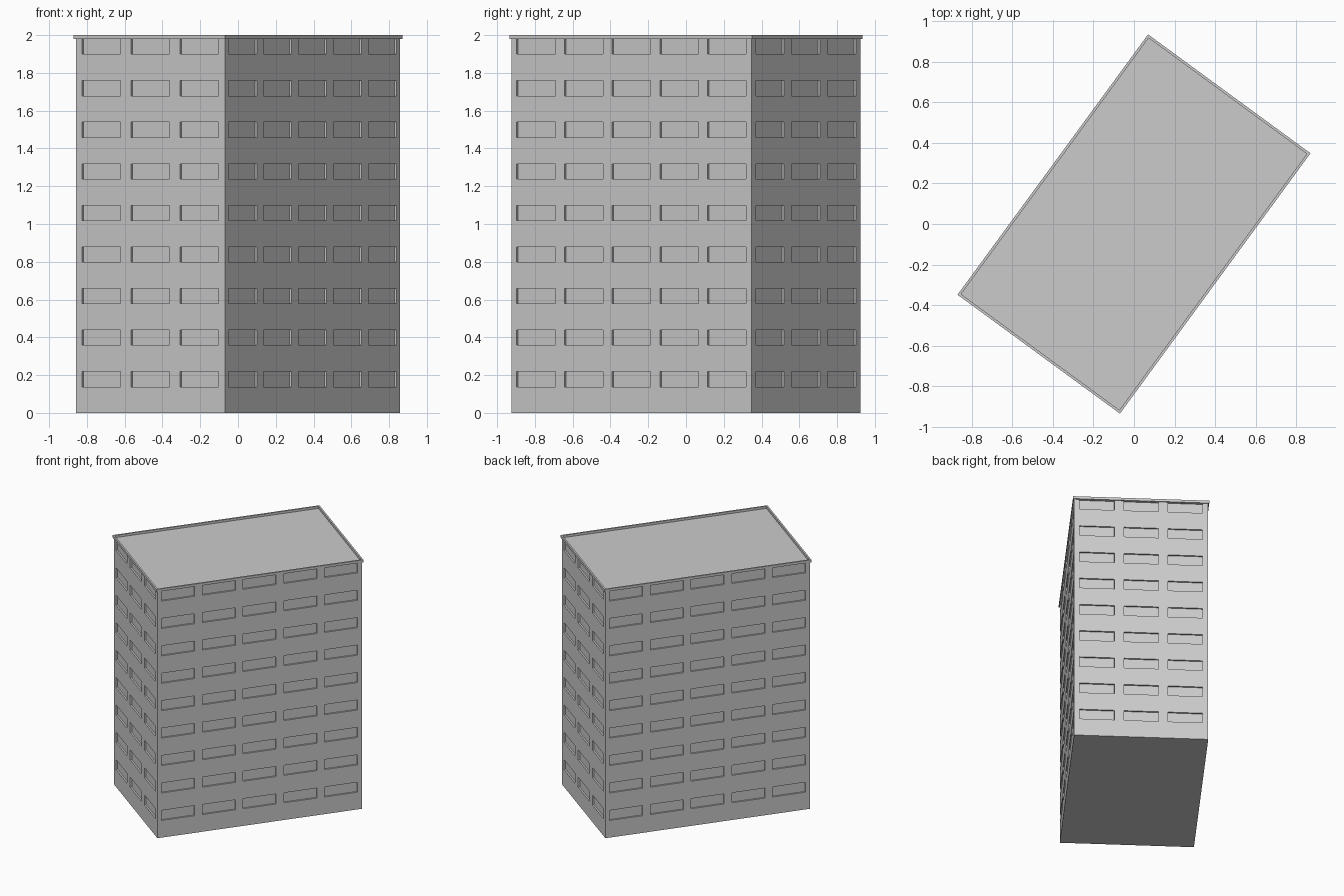
import bpy, bmesh, math
from mathutils import Vector

cube = bpy.data.objects.get("Cube")
if cube:
    bpy.data.objects.remove(cube, do_unlink=True)

LENGTH, DEPTH, WALL_TOP, TOP = 1.572, 0.978, 1.981, 2.0
WIN_W, WIN_H, REVEAL = 0.253, 0.08, 0.013
TURN = math.radians(53.8)

concrete = bpy.data.materials.new("light grey concrete")
concrete.use_nodes = True
grey = (0.6, 0.6, 0.6, 1.0)
concrete.diffuse_color = grey
concrete.node_tree.nodes["Principled BSDF"].inputs["Base Color"].default_value = grey


def box(bm, sx, sy, z0, z1):
    made = bmesh.ops.create_cube(bm, size=1)
    for v in made["verts"]:
        v.co = Vector((v.co.x * sx, v.co.y * sy, z0 + (v.co.z + 0.5) * (z1 - z0)))


def finish(bm, name):
    mesh = bpy.data.meshes.new(name)
    bm.to_mesh(mesh)
    bm.free()
    mesh.materials.append(concrete)
    obj = bpy.data.objects.new(name, mesh)
    obj.rotation_euler.z = TURN
    bpy.context.scene.collection.objects.link(obj)
    return obj


def spread(count, pitch, middle=0.0):
    return [middle + (i - (count - 1) / 2) * pitch for i in range(count)]


def inside(value, centres, size):
    return any(abs(value - c) < size / 2 for c in centres)


# Window centres along the long walls, the short walls and the storeys
columns_long = spread(5, 0.313)
columns_short = spread(3, 0.322)
storeys = spread(9, 0.2201, 1.0585)

# Tower with recessed windows on all four walls
bm = bmesh.new()
box(bm, LENGTH, DEPTH, 0, WALL_TOP)
bm.normal_update()
for axis, centres, size in ((0, columns_long, WIN_W), (1, columns_short, WIN_W), (2, storeys, WIN_H)):
    normal = Vector((0, 0, 0))
    normal[axis] = 1
    for c in centres:
        for side in (-1, 1):
            bmesh.ops.bisect_plane(bm, geom=bm.verts[:] + bm.edges[:] + bm.faces[:],
                                   plane_co=normal * (c + side * size / 2), plane_no=normal)
bm.normal_update()
windows = []
for f in bm.faces:
    c, n = f.calc_center_median(), f.normal
    if abs(n.z) > 0.5 or not inside(c.z, storeys, WIN_H):
        continue
    if abs(n.y) > 0.5 and inside(c.x, columns_long, WIN_W):
        windows.append(f)
    elif abs(n.x) > 0.5 and inside(c.y, columns_short, WIN_W):
        windows.append(f)
bmesh.ops.inset_individual(bm, faces=windows, thickness=0, depth=-REVEAL)
bmesh.ops.remove_doubles(bm, verts=bm.verts[:], dist=0.0001)
finish(bm, "tower_walls")

# Roof slab with a thin raised rim around the sunken deck
bm = bmesh.new()
box(bm, LENGTH + 0.018, DEPTH + 0.014, WALL_TOP - 0.001, TOP)
bm.normal_update()
deck = [f for f in bm.faces if f.normal.z > 0.5]
bmesh.ops.inset_region(bm, faces=deck, thickness=0.018)
inner = bmesh.ops.extrude_discrete_faces(bm, faces=deck)["faces"]
for v in inner[0].verts:
    v.co.z = WALL_TOP + 0.001
finish(bm, "roof_rim")
